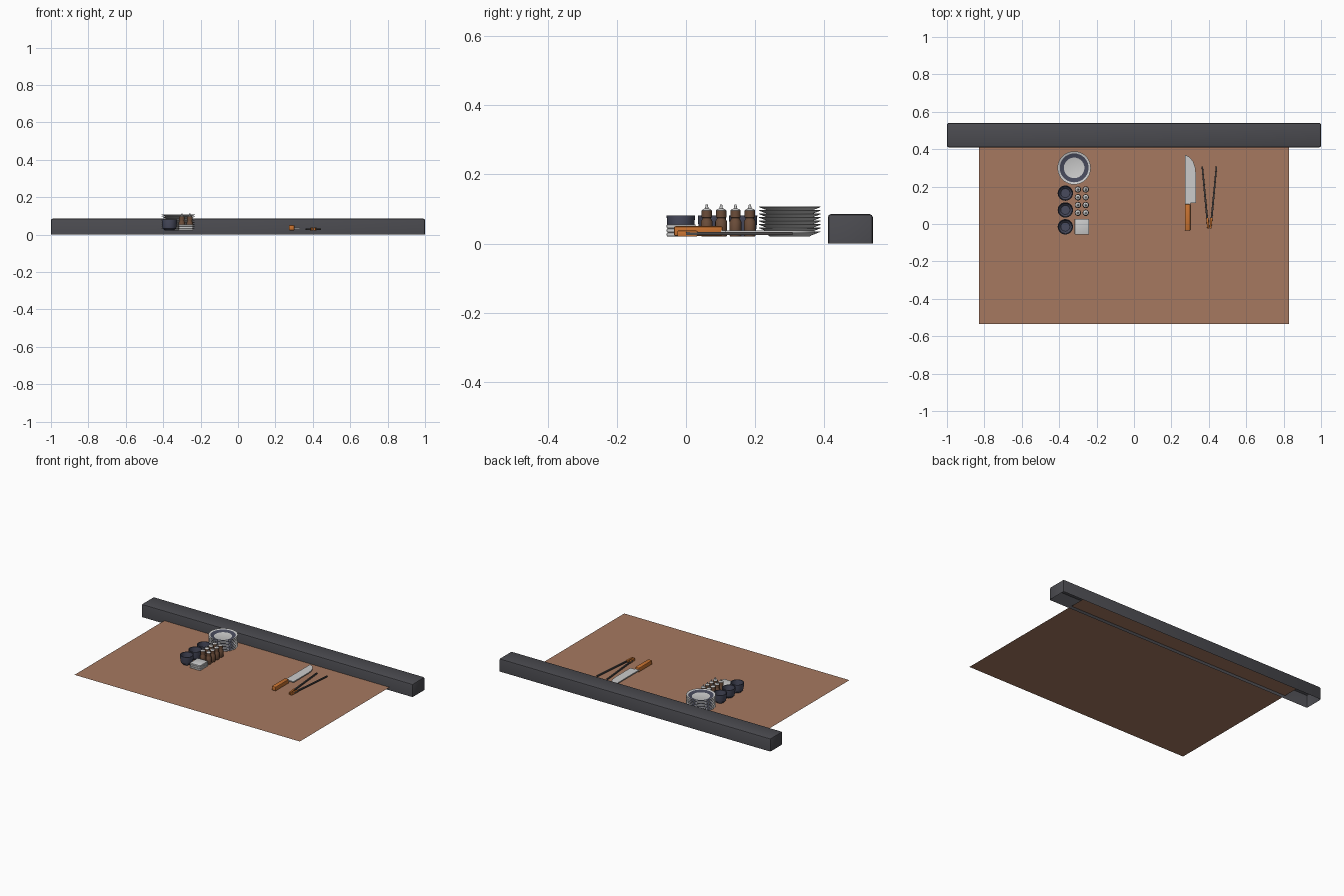
import bpy, bmesh, math
from mathutils import Vector

if "Cube" in bpy.data.objects:
    bpy.data.objects.remove(bpy.data.objects["Cube"])

Z0 = 0.0205  # resting height, just above the mat


def mat(name, r, g, b):
    m = bpy.data.materials.new(name)
    m.diffuse_color = (r, g, b, 1)
    m.use_nodes = True
    m.node_tree.nodes["Principled BSDF"].inputs["Base Color"].default_value = m.diffuse_color
    return m


BAR = mat("dark_grey", 0.07, 0.07, 0.08)
MAT = mat("mat_brown", 0.38, 0.19, 0.117)
WOOD = mat("orange_wood", 0.58, 0.17, 0.03)
NAVY = mat("navy_glaze", 0.065, 0.07, 0.11)
BROWN = mat("bottle_brown", 0.15, 0.075, 0.042)
LIGHT = mat("light_grey", 0.55, 0.55, 0.55)
DARK = mat("dark_metal", 0.07, 0.065, 0.065)


def finish(name, bm, mats, smooth=True):
    bmesh.ops.recalc_face_normals(bm, faces=bm.faces)
    me = bpy.data.meshes.new(name)
    bm.to_mesh(me)
    bm.free()
    for m in mats:
        me.materials.append(m)
    ob = bpy.data.objects.new(name, me)
    bpy.context.collection.objects.link(ob)
    if smooth:
        bpy.ops.object.select_all(action='DESELECT')
        bpy.context.view_layer.objects.active = ob
        ob.select_set(True)
        bpy.ops.object.shade_smooth_by_angle(angle=math.radians(35))
    return ob


def lathe(name, profile, loc, mats, n=32):
    """Spin (radius, z, material index) points into a closed solid."""
    bm = bmesh.new()
    rings = [[bm.verts.new((loc[0] + r * math.cos(2 * math.pi * i / n),
                            loc[1] + r * math.sin(2 * math.pi * i / n), loc[2] + z))
              for i in range(n)] for r, z, _ in profile]
    for k in range(len(rings) - 1):
        for i in range(n):
            j = (i + 1) % n
            f = bm.faces.new((rings[k][i], rings[k][j], rings[k + 1][j], rings[k + 1][i]))
            f.material_index = profile[k][2]
    bm.faces.new(rings[0]).material_index = profile[0][2]
    bm.faces.new(rings[-1]).material_index = profile[-1][2]
    return finish(name, bm, mats)


def prism(name, outline, z0, z1, m, bevel=0.0):
    bm = bmesh.new()
    face = bm.faces.new([bm.verts.new((x, y, z0)) for x, y in outline])
    top = bmesh.ops.extrude_face_region(bm, geom=[face])
    bmesh.ops.translate(bm, vec=(0, 0, z1 - z0),
                        verts=[v for v in top["geom"] if isinstance(v, bmesh.types.BMVert)])
    if bevel:
        bmesh.ops.bevel(bm, geom=bm.edges[:], offset=bevel, segments=2, affect='EDGES', profile=0.5)
    return finish(name, bm, [m])


def rect(x0, x1, y0, y1):
    return [(x0, y0), (x1, y0), (x1, y1), (x0, y1)]


# mat, running under the bar
bm = bmesh.new()
bm.faces.new([bm.verts.new((x, y, 0.02)) for x, y in rect(-0.83, 0.83, -0.535, 0.535)])
finish("mat_sheet", bm, [MAT], False)

# bar, a shell open at the bottom
bm = bmesh.new()
bmesh.ops.create_cube(bm, size=1)
for v in bm.verts:
    v.co = Vector((v.co.x * 2, 0.475 + v.co.y * 0.13, 0.0425 + v.co.z * 0.085))
bmesh.ops.delete(bm, geom=[f for f in bm.faces if f.normal.z < -0.5], context='FACES_ONLY')
bmesh.ops.bevel(bm, geom=[e for e in bm.edges if not e.is_boundary], offset=0.009,
                segments=2, affect='EDGES', profile=0.5)
finish("back_bar", bm, [BAR])

# stack of plates
plate = [(0.058, 0, 0), (0.062, 0.003, 0), (0.089, 0.0135, 0), (0.089, 0.015, 0),
         (0.077, 0.0115, 1), (0.055, 0.004, 0)]
for i in range(8):
    lathe(f"plate_{i + 1}", plate, (-0.32, 0.30, Z0 + i * 0.0102), [LIGHT, NAVY], 40)

# bowls
bowl = [(0.026, 0, 0), (0.028, 0.006, 0), (0.035, 0.011, 0), (0.039, 0.025, 0),
        (0.041, 0.060, 0), (0.037, 0.060, 0), (0.035, 0.026, 0), (0.024, 0.014, 0)]
for i, y in enumerate((0.165, 0.075, -0.015)):
    lathe(f"bowl_{i + 1}", bowl, (-0.367, y, Z0), [NAVY], 32)

# seasoning bottles
bottle = [(0.015, 0, 0), (0.017, 0.003, 0), (0.017, 0.043, 0), (0.012, 0.052, 0),
          (0.012, 0.054, 0), (0.015, 0.055, 0), (0.015, 0.075, 1), (0.011, 0.079, 1),
          (0.005, 0.081, 1), (0.003, 0.092, 1)]
for i, x in enumerate((-0.30, -0.258)):
    for j in range(4):
        lathe(f"bottle_{i * 4 + j + 1}", bottle, (x, 0.06 + j * 0.0415, Z0), [BROWN, LIGHT], 16)

# folded napkins
for i in range(3):
    prism(f"napkin_{i + 1}", rect(-0.317, -0.24, -0.056, 0.028),
          Z0 + i * 0.0118, Z0 + 0.011 + i * 0.0118, LIGHT, 0.003)

# knife
prism("knife_handle", rect(0.272, 0.302, -0.035, 0.106), 0.022, 0.050, WOOD, 0.005)
prism("knife_blade", [(0.272, 0.10), (0.302, 0.10), (0.302, 0.112), (0.331, 0.112), (0.331, 0.27),
                      (0.327, 0.305), (0.316, 0.335), (0.297, 0.358), (0.272, 0.371)],
      0.031, 0.038, LIGHT)

# tongs, mirrored about x = 0.403
for s, side in ((-1, "left"), (1, "right")):
    def mx(pts):
        return [(0.403 + s * x, y) for x, y in pts]
    prism(f"tongs_arm_{side}", mx([(0.004, 0.0), (0.014, 0.0), (0.042, 0.308), (0.034, 0.308)]),
          0.024, 0.033, DARK, 0.001)
    prism(f"tongs_grip_{side}", mx([(0.001, -0.025), (0.011, -0.025), (0.017, 0.033), (0.004, 0.033)]),
          Z0, 0.037, WOOD, 0.002)
